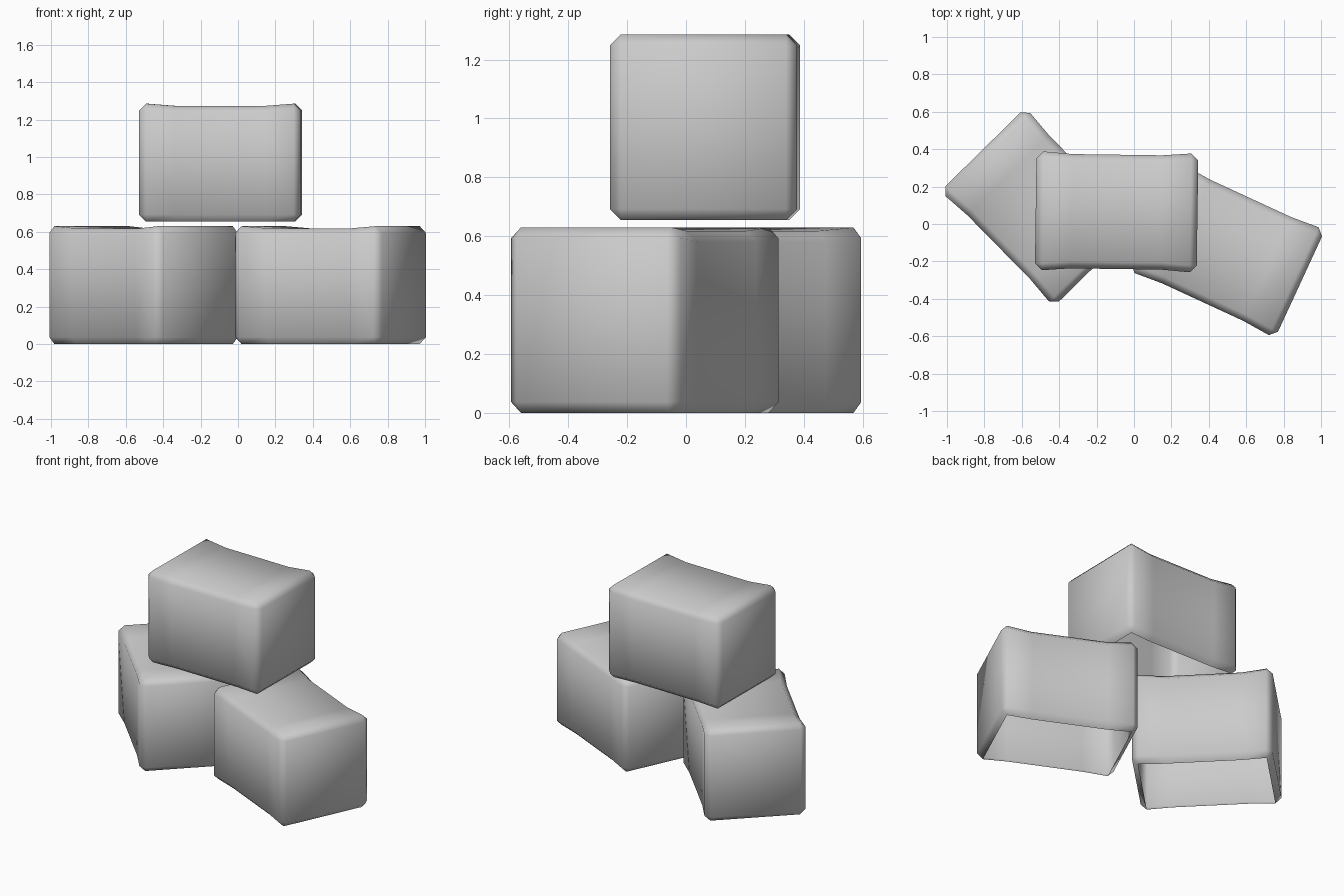
import bpy, bmesh
from math import radians
from mathutils import Matrix

if "Cube" in bpy.data.objects:
    bpy.data.objects.remove(bpy.data.objects["Cube"], do_unlink=True)

LENGTH, WIDTH, HEIGHT = 0.865, 0.635, 0.63
CHAMFER, WAIST, SAG = 0.037, 0.24, 0.012

grey = bpy.data.materials.new("plain_grey")
grey.use_nodes = True
color = (0.6, 0.6, 0.6, 1)
grey.diffuse_color = color
grey.node_tree.nodes["Principled BSDF"].inputs["Base Color"].default_value = color


def bale(name, location, angle):
    """Chamfered block, pinched along its middle, open underneath."""
    bm = bmesh.new()
    bmesh.ops.create_cube(bm, size=1, matrix=Matrix.Diagonal((LENGTH, WIDTH, HEIGHT, 1)))
    bmesh.ops.bevel(bm, geom=bm.edges[:], offset=CHAMFER, segments=1, affect="EDGES")

    # Two cuts mark the pinched middle
    for x in (-WAIST, WAIST):
        bmesh.ops.bisect_plane(bm, geom=bm.verts[:] + bm.edges[:] + bm.faces[:],
                               plane_co=(x, 0, 0), plane_no=(1, 0, 0))
    for v in bm.verts:
        if abs(v.co.x) < WAIST + 0.01:
            v.co.y -= SAG if v.co.y > 0 else -SAG
            if v.co.z > 0:
                v.co.z -= SAG

    # Open underside
    bm.normal_update()
    under = [f for f in bm.faces if f.normal.z < -0.9]
    bmesh.ops.delete(bm, geom=under, context="FACES")

    for f in bm.faces:
        f.smooth = True
    mesh = bpy.data.meshes.new(name)
    bm.to_mesh(mesh)
    bm.free()
    mesh.materials.append(grey)
    obj = bpy.data.objects.new(name, mesh)
    obj.location = location
    obj.rotation_euler.z = radians(angle)
    bpy.context.collection.objects.link(obj)


# Two bales on the ground, one stacked across them
bale("lower_right_bale", (-0.505, 0.09, HEIGHT / 2), -45.5)
bale("lower_left_bale", (0.495, -0.14, HEIGHT / 2), -24.8)
bale("top_bale", (-0.093, 0.065, 0.97), -0.8)
